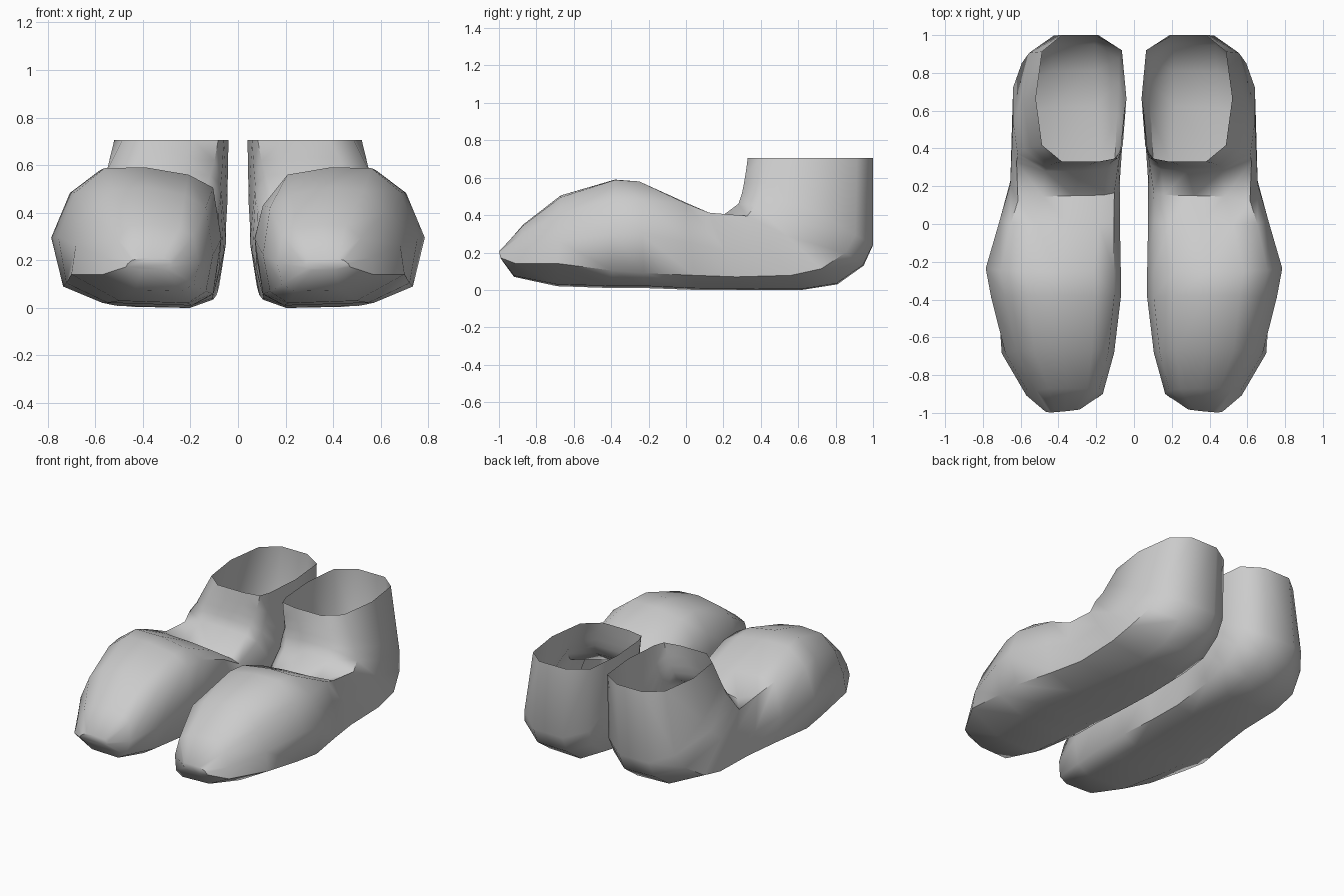
import bpy, bmesh, math

cube = bpy.data.objects.get("Cube")
if cube:
    bpy.data.objects.remove(cube, do_unlink=True)

grey = bpy.data.materials.new("plain grey")
grey.use_nodes = True
tone = (0.6, 0.6, 0.6, 1)
grey.diffuse_color = tone
grey.node_tree.nodes["Principled BSDF"].inputs["Base Color"].default_value = tone

# Cross-sections: across (inner to outer), height (sole to instep)
TOE = [(.2, .94), (.46, 1), (.71, .98), (.87, .8), (.97, .5), (1, .25),
       (.66, .02), (.18, 0), (.05, .1), (0, .42), (.05, .83)]
FOOT = [(.2, .95), (.46, 1), (.71, 1), (.89, .83), (1, .5), (.93, .14),
        (.7, .02), (.18, 0), (.05, .08), (0, .5), (.05, .86)]
INSTEP = [(.15, .98), (.42, 1), (.7, 1.03), (.93, 1.18), (1, .6), (.98, .2),
          (.68, .02), (.22, 0), (.05, .1), (0, .5), (.05, .9)]
HEEL = [(.14, .97), (.38, 1), (.7, 1), (.96, .86), (1, .53), (1, .17),
        (.66, .01), (.27, 0), (.05, .12), (0, .5), (.04, .89)]
ANKLE = [(.09, .97), (.31, 1), (.71, 1), (.93, .87), (1, .5), (.93, .13),
         (.71, 0), (.31, 0), (.05, .12), (0, .5), (.04, .87)]
PROFILES = [TOE, FOOT, INSTEP, HEEL, ANKLE]

# Rings from toe to ankle: top y, top z, sole y, sole z, inner x, outer x,
# place along the list of profiles
RINGS = [
    (-.99, .21, -.98, .16, .28, .47, 0),
    (-.87, .35, -.92, .07, .165, .57, 0),
    (-.67, .505, -.69, .02, .105, .70, 0),
    (-.38, .59, -.40, .01, .07, .76, .8),
    (-.25, .58, -.22, .01, .07, .785, 1),
    (.00, .46, .05, 0, .075, .71, 1.5),
    (.15, .35, .30, 0, .075, .655, 2),
    (.28, .46, .62, 0, .06, .645, 3),
    (.30, .52, .81, .03, .05, .64, 3),
    (.31, .57, .95, .13, .05, .61, 3.4),
    (.32, .63, 1, .24, .045, .585, 3.8),
    (.33, .705, 1, .705, .04, .52, 4),
]


def blended_profile(place):
    low = min(int(place), len(PROFILES) - 2)
    t = place - low
    return [(u0 + (u1 - u0) * t, v0 + (v1 - v0) * t)
            for (u0, v0), (u1, v1) in zip(PROFILES[low], PROFILES[low + 1])]


def make_boot(name, side, shoulder_drop):
    bm = bmesh.new()
    loops = []
    for ty, tz, by, bz, inner, outer, place in RINGS:
        section = blended_profile(place)
        # Inner shoulder of the forefoot is softer on one boot
        if .5 < place < 2:
            u, v = section[-1]
            section[-1] = (u, v - shoulder_drop)
        loops.append([
            bm.verts.new((side * (inner + (outer - inner) * u),
                          by + (ty - by) * v, bz + (tz - bz) * v))
            for u, v in section])
    # Toe tip leans forward on the outer half
    for v in loops[0]:
        v.co.y += max(.45 - abs(v.co.x), 0) * .1 - .01
    # Skin between rings, closed toe, open ankle
    for a, b in zip(loops, loops[1:]):
        for i in range(len(a)):
            j = (i + 1) % len(a)
            bm.faces.new((a[i], a[j], b[j], b[i]))
    toe_cap = bm.faces.new(loops[0])
    bmesh.ops.recalc_face_normals(bm, faces=bm.faces)
    # Outward normals, judged on the toe cap
    toe_cap.normal_update()
    if toe_cap.normal.y > 0:
        bmesh.ops.reverse_faces(bm, faces=bm.faces)
    mesh = bpy.data.meshes.new(name)
    bm.to_mesh(mesh)
    bm.free()
    mesh.materials.append(grey)
    boot = bpy.data.objects.new(name, mesh)
    bpy.context.collection.objects.link(boot)
    bpy.ops.object.select_all(action="DESELECT")
    boot.select_set(True)
    bpy.context.view_layer.objects.active = boot
    bpy.ops.object.shade_smooth_by_angle(angle=math.radians(55))


make_boot("left_boot", 1, .13)
make_boot("right_boot", -1, 0)
